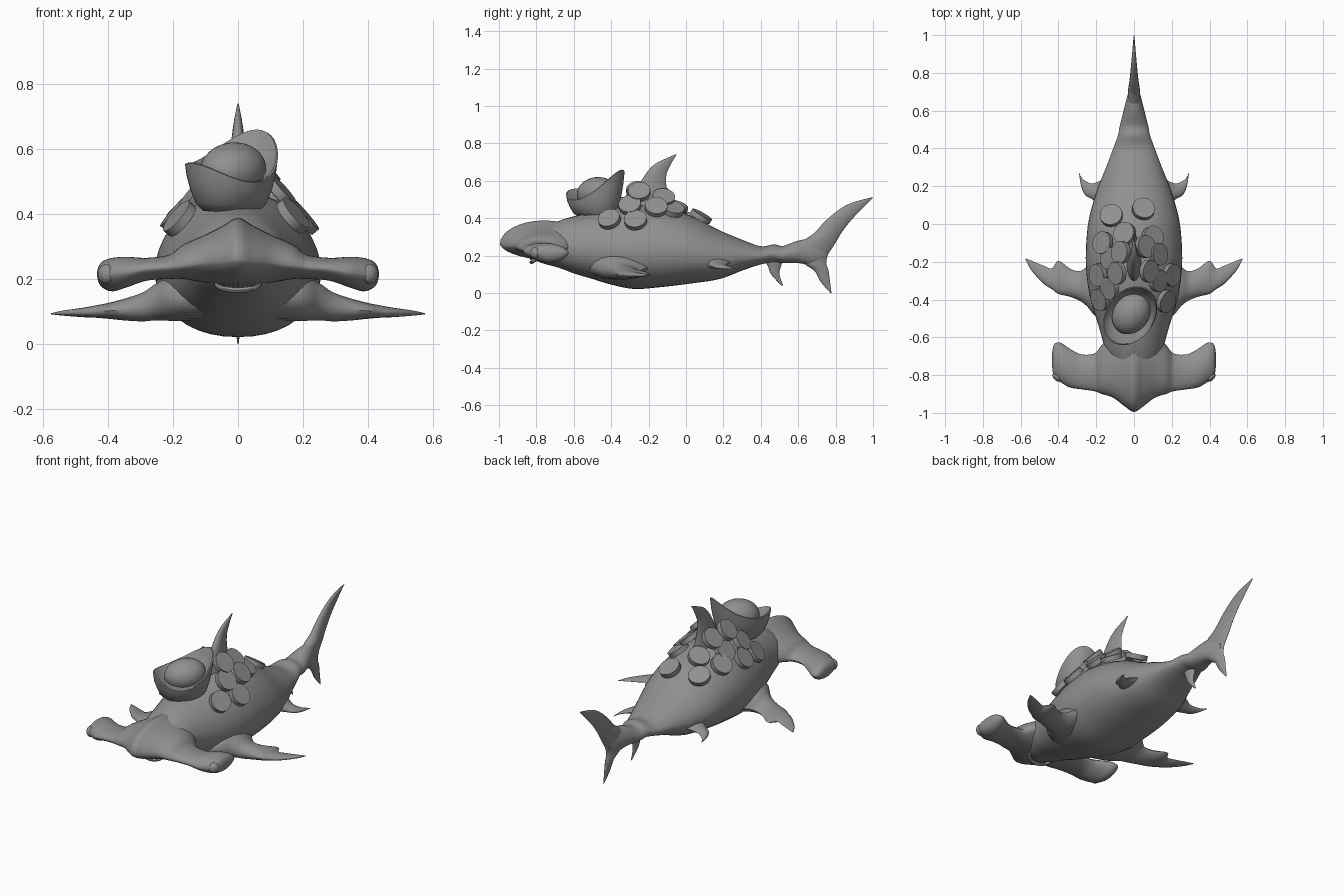
import bpy, bmesh
from math import sin, cos, pi, radians
from mathutils import Vector

cube = bpy.data.objects.get("Cube")
if cube:
    bpy.data.objects.remove(cube)

# Single stone grey colour
grey = bpy.data.materials.new("stone_grey")
grey.use_nodes = True
grey.diffuse_color = (0.28, 0.28, 0.28, 1)
grey.node_tree.nodes["Principled BSDF"].inputs["Base Color"].default_value = grey.diffuse_color
parts = []


def finish(name, bm):
    bmesh.ops.recalc_face_normals(bm, faces=bm.faces)
    mesh = bpy.data.meshes.new(name)
    bm.to_mesh(mesh)
    bm.free()
    mesh.materials.append(grey)
    obj = bpy.data.objects.new(name, mesh)
    bpy.context.collection.objects.link(obj)
    parts.append(obj)
    return obj


def loft(name, rings):
    """Skin a row of closed rings and cap both ends."""
    bm = bmesh.new()
    loops = [[bm.verts.new(p) for p in ring] for ring in rings]
    for a, b in zip(loops, loops[1:]):
        for i in range(len(a)):
            j = (i + 1) % len(a)
            bm.faces.new((a[i], a[j], b[j], b[i]))
    bm.faces.new(loops[0])
    bm.faces.new(loops[-1])
    return finish(name, bm)


def smooth(rows, steps=5):
    """Catmull-Rom interpolation of number rows."""
    out = []
    for i in range(len(rows) - 1):
        quad = (rows[max(i - 1, 0)], rows[i], rows[i + 1], rows[min(i + 2, len(rows) - 1)])
        for s in range(steps):
            t = s / steps
            out.append([0.5 * (2 * b + (c - a) * t + (2 * a - 5 * b + 4 * c - d) * t * t
                               + (3 * b - a - 3 * c + d) * t ** 3) for a, b, c, d in zip(*quad)])
    return out + [list(rows[-1])]


def power(value, exponent):
    return abs(value) ** exponent * (1 if value >= 0 else -1)


def angles(count):
    return [2 * pi * i / count for i in range(count)]


def fin(name, rows, place, count=20):
    """Rows: span, leading edge, trailing edge, half thickness, height shift."""
    rings = []
    for span, lead, trail, thick, shift in smooth(rows):
        ring = []
        for a in angles(count):
            c = (1 + cos(a)) / 2
            ring.append(place(span, trail + (lead - trail) * c, thick * sin(a) * c ** 0.3 + shift))
        rings.append(ring)
    return loft(name, rings)


# Body: y, half width, bottom, top
body_rows = [
    (-0.88, 0.01, 0.215, 0.23), (-0.84, 0.055, 0.19, 0.27), (-0.77, 0.11, 0.16, 0.34),
    (-0.68, 0.15, 0.135, 0.385),
    (-0.60, 0.17, 0.105, 0.41), (-0.50, 0.20, 0.075, 0.43), (-0.40, 0.23, 0.045, 0.45),
    (-0.28, 0.25, 0.022, 0.47), (-0.15, 0.255, 0.03, 0.465), (0.02, 0.24, 0.05, 0.415),
    (0.18, 0.195, 0.075, 0.335), (0.30, 0.148, 0.12, 0.285), (0.40, 0.11, 0.153, 0.25),
    (0.47, 0.085, 0.165, 0.26), (0.52, 0.075, 0.16, 0.252), (0.60, 0.055, 0.16, 0.28),
    (0.68, 0.035, 0.15, 0.29), (0.74, 0.015, 0.18, 0.27)]
rings = []
for y, width, low, high in smooth(body_rows):
    mid = low + (high - low) * 0.45
    ring = []
    for a in angles(40):
        if sin(a) > 0:
            ring.append((width * cos(a), y, mid + (high - mid) * sin(a) ** 1.12))
        else:
            ring.append((width * power(cos(a), 0.92), y, mid + (mid - low) * power(sin(a), 0.92)))
    rings.append(ring)
loft("body", rings)

# Hammer head: x, front, back, bottom, middle, top
half_head = [
    (0.00, -0.995, -0.52, 0.18, 0.26, 0.388), (0.05, -0.965, -0.53, 0.18, 0.255, 0.362),
    (0.11, -0.92, -0.57, 0.19, 0.25, 0.332), (0.17, -0.90, -0.64, 0.20, 0.24, 0.305),
    (0.21, -0.885, -0.685, 0.20, 0.235, 0.275), (0.28, -0.875, -0.69, 0.195, 0.23, 0.265),
    (0.34, -0.865, -0.66, 0.175, 0.22, 0.268), (0.385, -0.84, -0.63, 0.162, 0.215, 0.265),
    (0.415, -0.82, -0.63, 0.172, 0.215, 0.255), (0.428, -0.795, -0.65, 0.188, 0.215, 0.24),
    (0.433, -0.76, -0.68, 0.207, 0.215, 0.222)]
head_rows = [(-r[0],) + r[1:] for r in half_head[:0:-1]] + half_head
rings = []
for x, front, back, low, mid, high in smooth(head_rows):
    ring = []
    for a in angles(32):
        if sin(a) > 0:
            bulge = (high - mid) * sin(a) ** (1.3 if cos(a) > 0 and abs(x) > 0.2 else 1)
        else:
            bulge = (mid - low) * power(sin(a), 1.3)
        ring.append((x, (front + back) / 2 + (back - front) / 2 * cos(a), mid + bulge))
    rings.append(ring)
loft("hammer_head", rings)


# Flattened ball used for eyes and the bowl dome
def ball(name, center, scale, facing):
    bm = bmesh.new()
    bmesh.ops.create_uvsphere(bm, u_segments=28, v_segments=16, radius=1)
    obj = finish(name, bm)
    obj.location, obj.scale = center, scale
    obj.rotation_mode = "QUATERNION"
    obj.rotation_quaternion = Vector(facing).to_track_quat("Z", "Y")


# Paired fins and eyes
pectoral = [
    (0.10, -0.54, -0.10, 0.08, 0.14), (0.20, -0.49, -0.17, 0.082, 0.14),
    (0.25, -0.435, -0.225, 0.068, 0.13), (0.29, -0.405, -0.25, 0.054, 0.115),
    (0.34, -0.385, -0.235, 0.042, 0.107), (0.40, -0.37, -0.195, 0.029, 0.102),
    (0.435, -0.345, -0.235, 0.023, 0.10), (0.48, -0.315, -0.22, 0.017, 0.097),
    (0.54, -0.25, -0.195, 0.009, 0.095), (0.575, -0.188, -0.182, 0.002, 0.093)]
pelvic = [
    (0.10, 0.04, 0.28, 0.05, 0.18), (0.17, 0.09, 0.235, 0.038, 0.165),
    (0.22, 0.13, 0.215, 0.024, 0.15), (0.26, 0.155, 0.23, 0.014, 0.14),
    (0.28, 0.20, 0.25, 0.008, 0.135), (0.29, 0.26, 0.27, 0.002, 0.13)]
for side, label in ((1, "left"), (-1, "right")):
    def flat(span, chord, up, side=side):
        return (side * span, chord, up)
    fin(label + "_pectoral_fin", pectoral, flat)
    fin(label + "_pelvic_fin", pelvic, flat)
    ball(label + "_eye", (side * 0.405, -0.808, 0.215), (0.03, 0.03, 0.022), (side * 0.7, -0.7, 0))


# Upright fins on the centre line
def upright(span, chord, out):
    return (out, chord, span)


fin("dorsal_fin", [
    (0.40, -0.34, -0.02, 0.06, 0), (0.47, -0.30, -0.06, 0.045, 0), (0.55, -0.265, -0.10, 0.034, 0),
    (0.63, -0.22, -0.105, 0.024, 0), (0.69, -0.165, -0.08, 0.014, 0),
    (0.74, -0.06, -0.05, 0.002, 0)], upright)
fin("tail_upper_lobe", [
    (0.20, 0.62, 0.755, 0.03, 0), (0.27, 0.62, 0.80, 0.038, 0), (0.32, 0.685, 0.83, 0.03, 0),
    (0.38, 0.74, 0.875, 0.023, 0), (0.44, 0.81, 0.93, 0.016, 0),
    (0.48, 0.88, 0.97, 0.01, 0), (0.51, 0.985, 1.0, 0.003, 0)], upright)
fin("tail_lower_lobe", [
    (0.26, 0.62, 0.78, 0.03, 0), (0.17, 0.62, 0.75, 0.03, 0), (0.12, 0.685, 0.762, 0.02, 0),
    (0.06, 0.72, 0.77, 0.012, 0), (0.0, 0.772, 0.778, 0.002, 0)], upright)
fin("anal_fin", [
    (0.20, 0.40, 0.53, 0.03, 0), (0.15, 0.435, 0.51, 0.022, 0), (0.10, 0.455, 0.50, 0.014, 0),
    (0.04, 0.51, 0.52, 0.002, 0)], upright)

# Lower lip and teeth
arc = [(0.075 * cos(t), -0.775 - 0.05 * sin(t), 0.195 - 0.03 * sin(t))
       for t in (pi * i / 16 for i in range(17))]
rings = [[(x, y + 0.012 * cos(a), z + 0.009 * sin(a)) for a in angles(10)] for x, y, z in arc]
loft("lower_lip", rings)
bm = bmesh.new()
for x, y, z in arc[2:-2]:
    tooth = bmesh.ops.create_cone(bm, segments=6, radius1=0.001, radius2=0.006, depth=0.025)
    bmesh.ops.translate(bm, verts=tooth["verts"], vec=(x, y - 0.008, 0.188))
finish("teeth", bm)

# Tilted boat-shaped ingot bowl: ring scale, height, share of the rim curve
axis, cross, center = Vector((0.58, 0.81)), Vector((0.81, -0.58)), Vector((-0.02, -0.485))
profile = [(0.3, 0.405, 0), (0.62, 0.41, 0), (0.76, 0.43, 0.1), (0.88, 0.465, 0.4),
           (0.96, 0.50, 0.75), (1.0, 0.535, 1), (0.96, 0.537, 1), (0.86, 0.525, 0.75),
           (0.7, 0.51, 0.4), (0.2, 0.50, 0)]
rings = []
for size, height, share in profile:
    ring = []
    for a in angles(48):
        u, v = cos(a), sin(a)
        spot = center + (axis * u * 0.17 + cross * v * 0.128) * size
        ring.append((spot.x, spot.y, height + share * (0.068 * u * u + 0.052 * u - 0.03 * v)))
    rings.append(ring)
loft("ingot_bowl", rings)
ball("ingot_dome", (-0.015, -0.475, 0.535), (0.095, 0.085, 0.115), (axis.x, axis.y, 0.1))

# Coins heaped over the back
coins = [(-0.12, 0.045, 0.395), (0.05, 0.08, 0.41), (-0.165, -0.1, 0.42), (-0.05, -0.05, 0.455),
         (0.1, -0.07, 0.45), (0.13, -0.16, 0.46), (0.2, -0.27, 0.39), (0.17, -0.41, 0.395),
         (-0.19, -0.27, 0.4), (-0.18, -0.4, 0.385), (-0.09, -0.26, 0.545), (0.08, -0.25, 0.54),
         (-0.07, -0.15, 0.53), (0.06, -0.12, 0.51), (-0.13, -0.18, 0.46), (0.13, -0.3, 0.47),
         (-0.13, -0.34, 0.46)]
for number, (x, y, z) in enumerate(coins):
    bm = bmesh.new()
    bmesh.ops.create_cone(bm, cap_ends=True, segments=32, radius1=0.06, radius2=0.06, depth=0.028)
    coin = finish("coin_%d" % (number + 1), bm)
    steep = max(0.15, min(0.9, 0.25 - 4 * y))
    coin.location = (x, y, z)
    coin.rotation_mode = "QUATERNION"
    facing = Vector((power(x, 0.1) * steep, 1.3 * (y + 0.2), 0.65))
    coin.rotation_quaternion = facing.to_track_quat("Z", "Y")

# Smooth shading with crisp rims
bpy.ops.object.select_all(action="DESELECT")
for obj in parts:
    obj.select_set(True)
bpy.context.view_layer.objects.active = parts[0]
bpy.ops.object.shade_smooth_by_angle(angle=radians(40))
